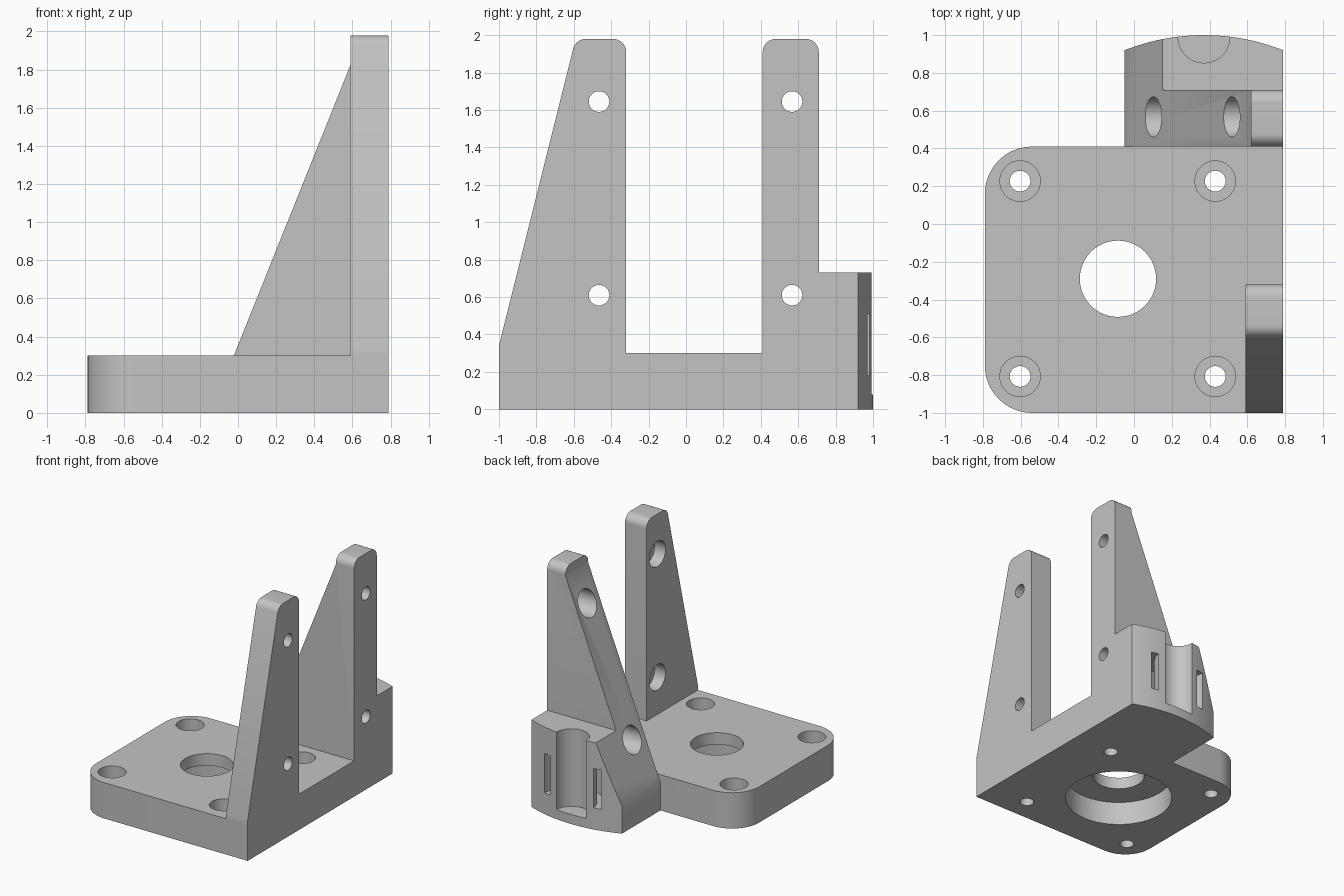
import bpy, bmesh, math
from mathutils import Vector

cube = bpy.data.objects.get("Cube")
if cube:
    bpy.data.objects.remove(cube, do_unlink=True)

grey = bpy.data.materials.new("light_grey")
grey.use_nodes = True
COLOUR = (0.55, 0.55, 0.55, 1)
grey.diffuse_color = COLOUR
grey.node_tree.nodes["Principled BSDF"].inputs["Base Color"].default_value = COLOUR


def arc(cx, cy, r, start, end, steps):
    """Points along an arc, angles in radians."""
    return [(cx + r * math.cos(start + (end - start) * i / steps),
             cy + r * math.sin(start + (end - start) * i / steps))
            for i in range(steps + 1)]


def rounded(corners, steps=10):
    """Outline from (u, v) or (u, v, radius) corners, filleting the latter."""
    out = []
    for i, c in enumerate(corners):
        p = Vector(c[:2])
        if len(c) == 2:
            out.append(tuple(p))
            continue
        a = (Vector(corners[i - 1][:2]) - p).normalized()
        b = (Vector(corners[(i + 1) % len(corners)][:2]) - p).normalized()
        half = a.angle(b) / 2
        centre = p + (a + b).normalized() * (c[2] / math.sin(half))
        start = p + a * (c[2] / math.tan(half)) - centre
        end = p + b * (c[2] / math.tan(half)) - centre
        t0 = math.atan2(start.y, start.x)
        turn = (math.atan2(end.y, end.x) - t0 + math.pi) % math.tau - math.pi
        out += arc(centre.x, centre.y, c[2], t0, t0 + turn, steps)
    return out


def prism(name, outline, axis, lo, hi):
    """Extrude a flat outline along an axis."""
    place = {"x": lambda u, v, w: (w, u, v),
             "y": lambda u, v, w: (u, w, v),
             "z": lambda u, v, w: (u, v, w)}[axis]
    bm = bmesh.new()
    face = bm.faces.new([bm.verts.new(place(u, v, lo)) for u, v in outline])
    new = bmesh.ops.extrude_face_region(bm, geom=[face])["geom"]
    shift = Vector(place(0, 0, hi - lo))
    bmesh.ops.translate(bm, vec=shift,
                        verts=[g for g in new if isinstance(g, bmesh.types.BMVert)])
    bmesh.ops.recalc_face_normals(bm, faces=bm.faces[:])
    mesh = bpy.data.meshes.new(name)
    bm.to_mesh(mesh)
    bm.free()
    mesh.materials.append(grey)
    obj = bpy.data.objects.new(name, mesh)
    bpy.context.collection.objects.link(obj)
    return obj


def combine(target, other, operation):
    """Apply a boolean and discard the second solid."""
    mod = target.modifiers.new("boolean", "BOOLEAN")
    mod.operation, mod.solver, mod.object = operation, "EXACT", other
    bpy.context.view_layer.objects.active = target
    bpy.ops.object.modifier_apply(modifier=mod.name)
    bpy.data.objects.remove(other, do_unlink=True)


def drill(target, axis, u, v, r, lo, hi):
    circle = arc(u, v, r, 0, math.tau, 48)[:-1]
    combine(target, prism("drill", circle, axis, lo, hi), "DIFFERENCE")


RIGHT, FRONT, BACK = 0.79, -1.0, 0.41
PLATE, TOP, BLOCK = 0.30, 1.98, 0.73

# Base plate with two rounded corners
bracket = prism("motor_bracket", rounded([
    (RIGHT, FRONT), (RIGHT, BACK), (-RIGHT, BACK, 0.25), (-RIGHT, FRONT, 0.25)]),
    "z", 0, PLATE)

# Front arm with a sloping front edge
front_arm = prism("front_arm", rounded([
    (FRONT, 0.1), (-0.32, 0.1), (-0.32, TOP, 0.07), (-0.59, TOP, 0.07),
    (FRONT, 0.34)]), "x", 0.59, RIGHT)
combine(bracket, front_arm, "UNION")

# Rear arm and rod block, trimmed by a sloping side and a bowed back
rear_arm = prism("rear_arm", rounded([
    (0.36, 0), (1.1, 0), (1.1, BLOCK), (0.71, BLOCK), (0.71, TOP, 0.07),
    (BACK, TOP, 0.07), (BACK, 0.2), (0.36, 0.2)]), "x", -0.2, RIGHT)
slope = prism("slope", [(-0.05, -0.1), (1, -0.1), (1, 2.1), (0.62, 2.1),
                        (0.62, 1.9), (-0.05, 0.23)], "y", 0, 1.2)
combine(rear_arm, slope, "INTERSECT")
spread = math.asin(0.5 / 1.14)
bow = arc(0.37, -0.14, 1.14, math.pi / 2 - spread, math.pi / 2 + spread, 28)
combine(rear_arm, prism("bow", bow + [(-0.13, 0.2), (0.87, 0.2)], "z", -0.1, 2.2),
        "INTERSECT")

# Rod channel and the curved strap slot around it
drill(rear_arm, "z", 0.37, 0.99, 0.137, 0.08, 1)
strap = (arc(0.37, 1, 0.265, math.pi - 0.2, math.tau + 0.2, 32)
         + arc(0.37, 1, 0.2, math.tau + 0.2, math.pi - 0.2, 32))
combine(rear_arm, prism("strap_slot", strap, "z", 0.18, 0.51), "DIFFERENCE")
combine(bracket, rear_arm, "UNION")

# Shaft hole with a wide recess underneath
drill(bracket, "z", -0.085, -0.29, 0.202, -0.1, 0.5)
drill(bracket, "z", -0.085, -0.29, 0.42, -0.1, 0.2)

# Counterbored screw holes in the plate
for x in (-0.603, 0.43):
    for y in (-0.807, 0.227):
        drill(bracket, "z", x, y, 0.055, -0.1, 0.5)
        drill(bracket, "z", x, y, 0.107, 0.1, 0.5)

# Counterbored screw holes across the arms
for y in (-0.465, 0.567):
    for z in (0.61, 1.645):
        drill(bracket, "x", y, z, 0.055, -0.3, 1)
        drill(bracket, "x", y, z, 0.107, -0.3, 0.69)

# Smooth curved walls, crisp edges
bpy.ops.object.select_all(action="DESELECT")
bracket.select_set(True)
bpy.context.view_layer.objects.active = bracket
bpy.ops.object.shade_smooth_by_angle(angle=math.radians(25))
